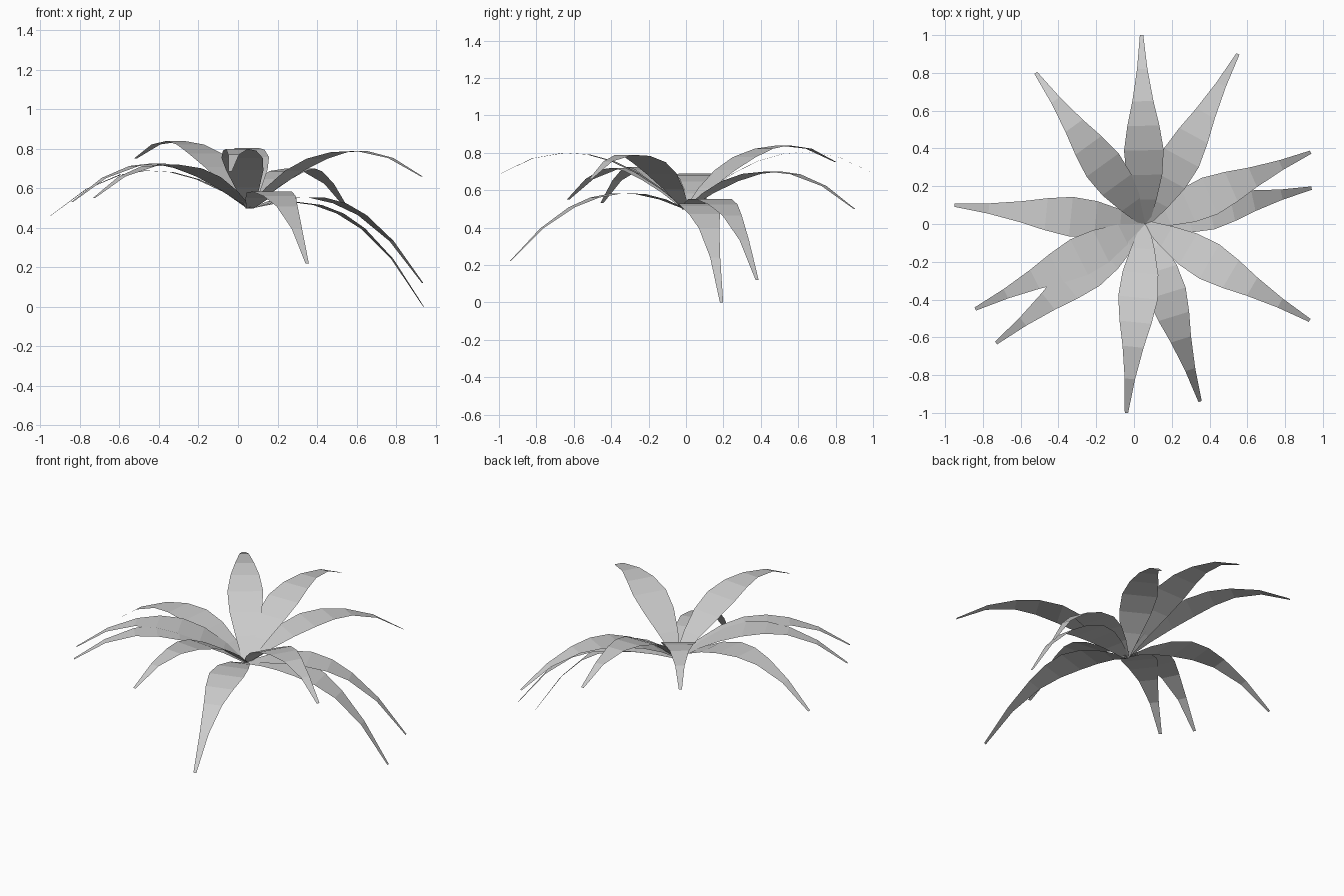
import bpy
from mathutils import Vector

if "Cube" in bpy.data.objects:
    bpy.data.objects.remove(bpy.data.objects["Cube"])

# One grey for the whole plant
grey = bpy.data.materials.new("leaf_grey")
grey.diffuse_color = (0.6, 0.6, 0.6, 1.0)
grey.use_nodes = True
grey.node_tree.nodes["Principled BSDF"].inputs["Base Color"].default_value = grey.diffuse_color

BASE = Vector((0.06, 0.0, 0.497))

# Blade width at fractions of the leaf's reach
WIDTHS = [(0, .04), (.13, .125), (.26, .19), (.39, .21), (.52, .17),
          (.65, .112), (.82, .055), (1, .018)]

# Each leaf: tip x, tip y, tip z, highest z of its arch, droop exponent
LEAVES = [
    (0.04, 1.00, 0.69, 0.805, 2.15),
    (0.55, 0.90, 0.50, 0.70, 2.15),
    (0.935, 0.38, 0.12, 0.556, 2.5),
    (0.94, 0.19, 0.00, 0.53, 2.5),
    (0.93, -0.51, 0.66, 0.79, 2.15),
    (0.35, -0.94, 0.22, 0.585, 2.15),
    (-0.04, -1.00, 0.685, 0.80, 2.15),
    (-0.73, -0.63, 0.55, 0.72, 2.15),
    (-0.84, -0.45, 0.53, 0.725, 2.15),
    (-0.95, 0.10, 0.46, 0.69, 2.15),
    (-0.52, 0.80, 0.75, 0.84, 2.15),
]


def start_slope(drop, rise, p):
    """Bisect for a so that a*s - (a-drop)*s**p peaks at the wanted rise."""
    low, high = max(drop, 0) + 1e-4, 4.0
    for _ in range(50):
        a = (low + high) / 2
        s = min(1, (a / ((a - drop) * p)) ** (1 / (p - 1)))
        if a * s - (a - drop) * s ** p < rise:
            low = a
        else:
            high = a
    return low


def make_leaf(name, tip_x, tip_y, tip_z, peak_z, p):
    """Flat tapering blade with horizontal cross-section on a drooping arch."""
    drop = tip_z - BASE.z
    a = start_slope(drop, peak_z - BASE.z, p)
    reach = Vector((tip_x - BASE.x, tip_y - BASE.y, 0))
    side = Vector((-reach.y, reach.x, 0)).normalized()
    verts, faces = [], []
    for s, width in WIDTHS:
        z = a * s - (a - drop) * s ** p
        centre = BASE + reach * s + Vector((0, 0, z))
        verts += [centre - side * width / 2, centre + side * width / 2]
    for i in range(len(WIDTHS) - 1):
        faces.append((2 * i, 2 * i + 2, 2 * i + 3, 2 * i + 1))
    mesh = bpy.data.meshes.new(name)
    mesh.from_pydata(verts, [], faces)
    mesh.materials.append(grey)
    bpy.context.collection.objects.link(bpy.data.objects.new(name, mesh))


# Rosette of leaves
for number, leaf in enumerate(LEAVES, 1):
    make_leaf(f"leaf_{number:02d}", *leaf)
